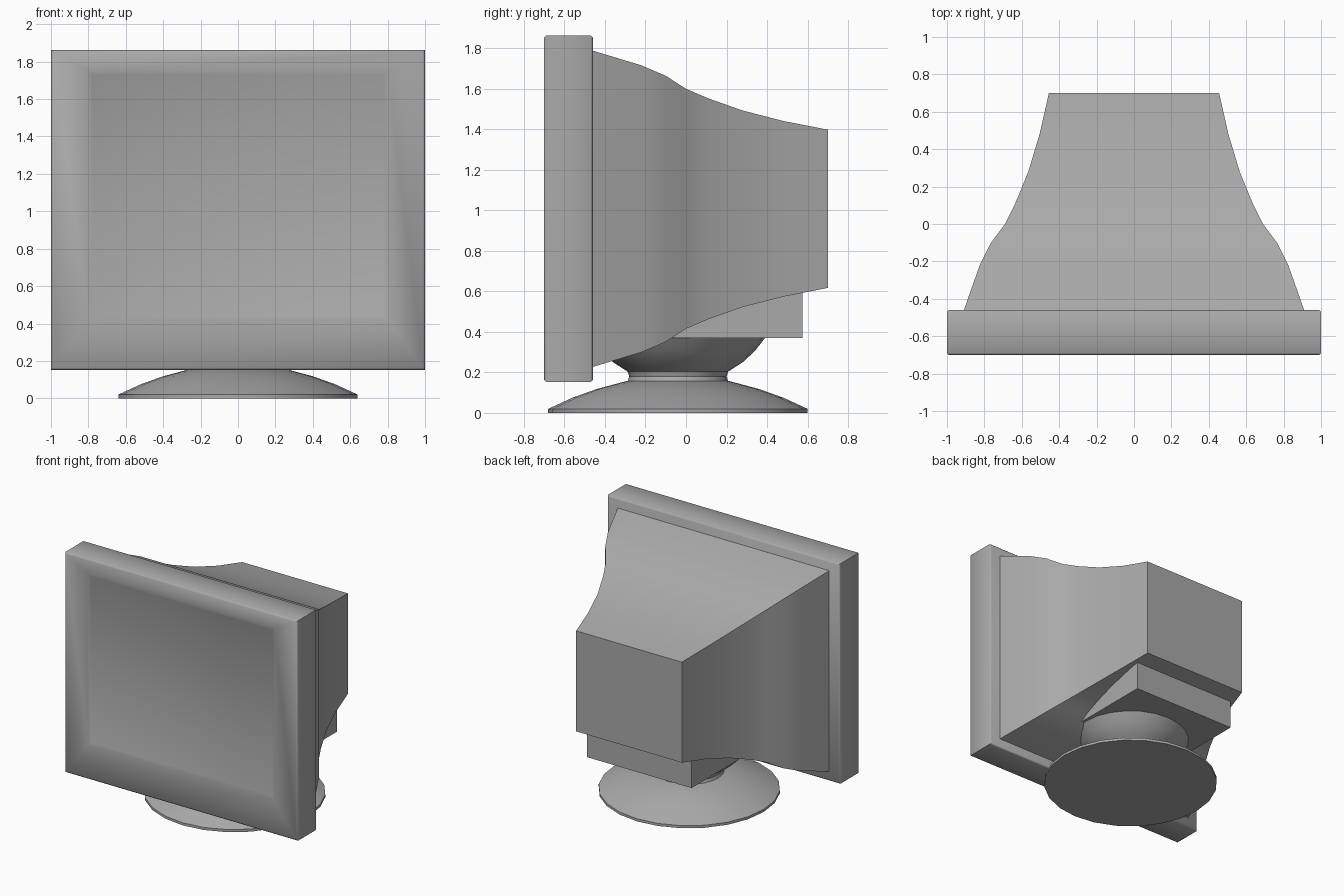
import bpy, bmesh, math

old = bpy.data.objects.get("Cube")
if old:
    bpy.data.objects.remove(old, do_unlink=True)

grey = bpy.data.materials.new("casing_grey")
grey.use_nodes = True
colour = (0.4, 0.4, 0.4, 1)
grey.diffuse_color = colour
grey.node_tree.nodes["Principled BSDF"].inputs["Base Color"].default_value = colour


def make(name, bm, angle=30):
    bmesh.ops.recalc_face_normals(bm, faces=bm.faces)
    mesh = bpy.data.meshes.new(name)
    bm.to_mesh(mesh)
    bm.free()
    mesh.materials.append(grey)
    ob = bpy.data.objects.new(name, mesh)
    bpy.context.collection.objects.link(ob)
    bpy.ops.object.select_all(action='DESELECT')
    ob.select_set(True)
    bpy.context.view_layer.objects.active = ob
    bpy.ops.object.shade_smooth_by_angle(angle=math.radians(angle))
    return ob


def loft(bm, rings):
    """Join rings of points into a closed skin with end caps."""
    loops = [[bm.verts.new(p) for p in ring] for ring in rings]
    n = len(loops[0])
    for a, b in zip(loops, loops[1:]):
        for i in range(n):
            j = (i + 1) % n
            bm.faces.new((a[i], a[j], b[j], b[i]))
    bm.faces.new(loops[0])
    bm.faces.new(loops[-1])


def rect(y, hw, hz, cz):
    return [(-hw, y, cz - hz), (hw, y, cz - hz), (hw, y, cz + hz), (-hw, y, cz + hz)]


def lathe(name, profile, cy, sides=24):
    bm = bmesh.new()
    turns = [2 * math.pi * i / sides for i in range(sides)]
    loft(bm, [[(r * math.cos(t), cy + r * math.sin(t), z) for t in turns] for r, z in profile])
    return make(name, bm)


# Front bezel with rounded rims and a shallow screen recess
mid = 1.007
edge = 0.01
bm = bmesh.new()
loft(bm, [
    rect(-0.46, 1 - edge, 0.855 - edge, mid),
    rect(-0.46 - edge, 1, 0.855, mid),
    rect(-0.7 + edge, 1, 0.855, mid),
    rect(-0.7, 1 - edge, 0.855 - edge, mid),
    rect(-0.7, 0.8, 0.665, 1.085),
    rect(-0.69, 0.78, 0.645, 1.085),
])
make("bezel_and_screen", bm, 50)

# Tapering rear housing: depth and half width
housing = [(-0.47, 0.913), (-0.22, 0.825), (-0.1, 0.765), (0, 0.69),
           (0.11, 0.635), (0.28, 0.565), (0.48, 0.505), (0.7, 0.455)]
bm = bmesh.new()
loft(bm, [rect(y, w, w * 0.858, mid) for y, w in housing])
make("rear_housing", bm)

# Block under the housing that rests on the swivel
bm = bmesh.new()
loft(bm, [rect(y, 0.45, 0.2, 0.57) for y in (-0.1, 0.575)])
make("swivel_block", bm)

# Round stand: base dish, neck and bowl
lathe("stand_base", [(0.64, 0), (0.64, 0.02), (0.52, 0.075), (0.4, 0.118), (0.25, 0.158)], -0.04)
lathe("stand_neck", [(0.25, 0.15), (0.24, 0.18), (0.25, 0.21)], -0.04)
lathe("swivel_bowl", [(0.25, 0.205), (0.32, 0.25), (0.38, 0.305), (0.43, 0.37)], -0.04)
